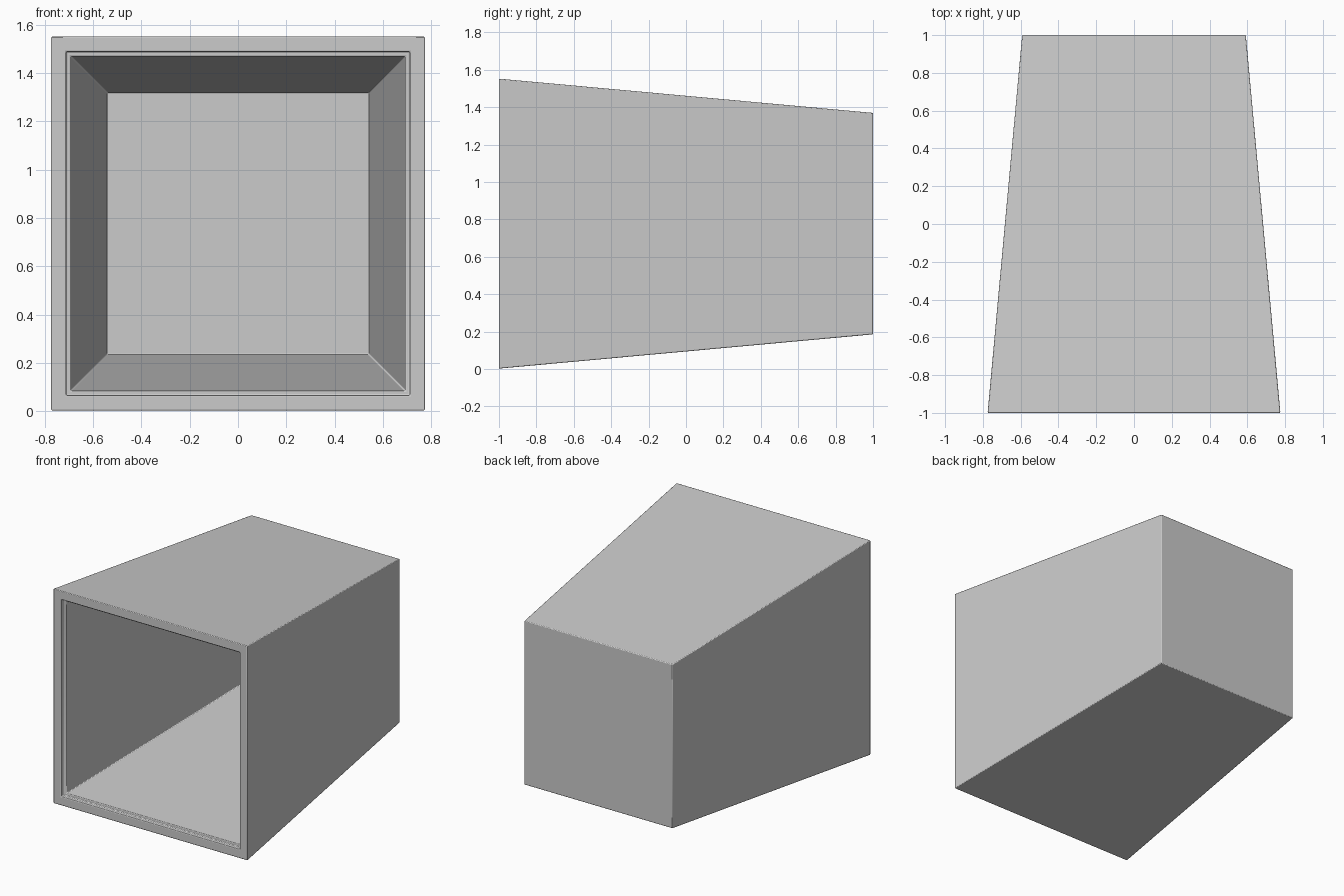
import bpy, bmesh

if "Cube" in bpy.data.objects:
    bpy.data.objects.remove(bpy.data.objects["Cube"])

CENTER_Z = 0.777

# Square sections (half width, y) from outer back, round the rim, to the inner back
SECTIONS = [
    (0.592, 1.0),     # outer back
    (0.775, -1.0),    # outer front edge
    (0.712, -1.0),    # opening edge
    (0.712, -0.97),   # shallow ledge
    (0.693, -0.97),   # inner wall start
    (0.543, 0.95),    # inner back
]


def square_ring(bm, half, y):
    corners = [(-1, -1), (1, -1), (1, 1), (-1, 1)]
    return [bm.verts.new((x * half, y, CENTER_Z + z * half)) for x, z in corners]


# Tapered hollow shell
bm = bmesh.new()
rings = [square_ring(bm, h, y) for h, y in SECTIONS]
for a, b in zip(rings, rings[1:]):
    for i in range(4):
        j = (i + 1) % 4
        bm.faces.new((a[i], a[j], b[j], b[i]))
bm.faces.new(rings[0])
bm.faces.new(rings[-1])
bmesh.ops.recalc_face_normals(bm, faces=bm.faces)
mesh = bpy.data.meshes.new("tapered_shell")
bm.to_mesh(mesh)
bm.free()
shell = bpy.data.objects.new("tapered_shell", mesh)
bpy.context.collection.objects.link(shell)

# Small softened edges
bevel = shell.modifiers.new("soft_edges", 'BEVEL')
bevel.width = 0.005
bevel.segments = 2
bevel.limit_method = 'ANGLE'
bpy.context.view_layer.objects.active = shell
shell.select_set(True)
bpy.ops.object.shade_smooth_by_angle()
